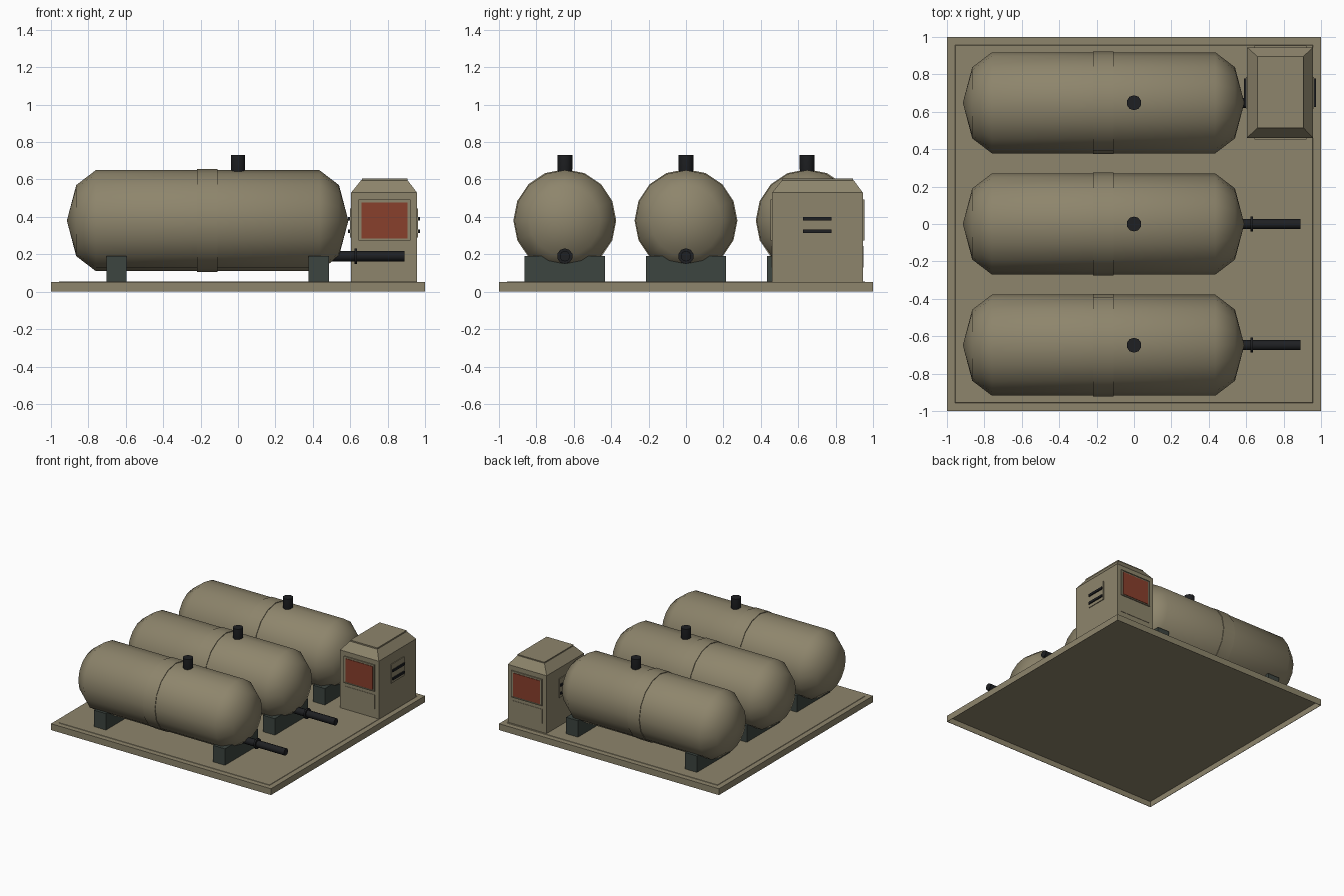
import bpy, bmesh, math
from mathutils import Vector

if "Cube" in bpy.data.objects:
    bpy.data.objects.remove(bpy.data.objects["Cube"])


def material(name, rgb):
    m = bpy.data.materials.new(name)
    m.use_nodes = True
    m.diffuse_color = (*rgb, 1)
    bsdf = m.node_tree.nodes["Principled BSDF"]
    bsdf.inputs["Base Color"].default_value = (*rgb, 1)
    bsdf.inputs["Roughness"].default_value = 0.8
    return m


OLIVE = material("olive_tan", (0.27, 0.235, 0.15))
GREEN = material("dark_green_grey", (0.045, 0.058, 0.05))
BLACK = material("black_metal", (0.013, 0.014, 0.016))
RED = material("rust_red", (0.25, 0.05, 0.025))


def finish(name, bm, mat, smooth=None):
    bmesh.ops.recalc_face_normals(bm, faces=bm.faces)
    mesh = bpy.data.meshes.new(name)
    bm.to_mesh(mesh)
    bm.free()
    mesh.materials.append(mat)
    ob = bpy.data.objects.new(name, mesh)
    bpy.context.collection.objects.link(ob)
    if smooth:
        bpy.ops.object.select_all(action="DESELECT")
        ob.select_set(True)
        bpy.context.view_layer.objects.active = ob
        bpy.ops.object.shade_smooth_by_angle(angle=math.radians(smooth))
    return ob


def box(name, lo, hi, mat):
    bm = bmesh.new()
    bmesh.ops.create_cube(bm, size=1)
    lo, hi = Vector(lo), Vector(hi)
    for v in bm.verts:
        v.co = (lo + hi) / 2 + v.co * (hi - lo)
    return finish(name, bm, mat)


def lathe(name, profile, origin, sides, mat, axis="X", smooth=50):
    """Spin (distance, radius) points around an axis; zero radius makes a pole."""
    bm = bmesh.new()
    rings = []
    for d, r in profile:
        ring = []
        for i in range(sides if r else 1):
            a = math.tau * i / sides
            u, w = r * math.sin(a), r * math.cos(a)
            offset = (d, u, w) if axis == "X" else (u, w, d)
            ring.append(bm.verts.new(Vector(origin) + Vector(offset)))
        rings.append(ring)
    for a, b in zip(rings, rings[1:]):
        for i in range(sides):
            j = (i + 1) % sides
            quad = [a[i % len(a)], a[j % len(a)], b[j % len(b)], b[i % len(b)]]
            bm.faces.new(list(dict.fromkeys(quad)))
    return finish(name, bm, mat, smooth)


def loft(name, levels, mat):
    """Stack of rectangles (x0, x1, y0, y1, z), closed at both ends."""
    bm = bmesh.new()
    loops = [[bm.verts.new(p) for p in ((x0, y0, z), (x1, y0, z), (x1, y1, z), (x0, y1, z))]
             for x0, x1, y0, y1, z in levels]
    for a, b in zip(loops, loops[1:]):
        for i in range(4):
            j = (i + 1) % 4
            bm.faces.new((a[i], a[j], b[j], b[i]))
    bm.faces.new(loops[0])
    bm.faces.new(loops[-1])
    return finish(name, bm, mat)


# Base pad: hollow underneath, with a slightly raised inner deck
DECK = 0.055
bm = bmesh.new()
bmesh.ops.create_cube(bm, size=1)
for v in bm.verts:
    v.co = (v.co.x * 2, v.co.y * 2, (v.co.z + 0.5) * (DECK - 0.003))
top = [f for f in bm.faces if f.normal.z > 0.5]
bottom = [f for f in bm.faces if f.normal.z < -0.5]
bmesh.ops.inset_region(bm, faces=top, thickness=0.06)
bmesh.ops.inset_region(bm, faces=top, thickness=0.003, depth=0.003)
bmesh.ops.inset_region(bm, faces=bottom, thickness=0.004)
bmesh.ops.inset_region(bm, faces=bottom, thickness=0.001, depth=-0.045)
finish("base_pad", bm, OLIVE)

# Three tanks with band, filler cap, saddles and outlet pipe
R, ZC = 0.27, 0.38
SHELL = [(-0.915, 0), (-0.865, 0.19), (-0.76, R), (0.435, R), (0.54, 0.19), (0.59, 0)]
BAND = [(-0.22, R - 0.01), (-0.22, R + 0.005), (-0.11, R + 0.005), (-0.11, R - 0.01)]
CAP = [(0.63, 0), (0.63, 0.033), (0.655, 0.04), (0.73, 0.04), (0.73, 0)]
PIPE = [(0.5, 0), (0.5, 0.028), (0.89, 0.028), (0.89, 0)]
FLANGE = [(0.622, 0), (0.622, 0.042), (0.636, 0.042), (0.636, 0)]
for label, y in (("front", -0.648), ("middle", 0), ("back", 0.648)):
    lathe(label + "_tank", SHELL, (0, y, ZC), 16, OLIVE)
    lathe(label + "_tank_band", BAND, (0, y, ZC), 16, OLIVE, smooth=30)
    lathe(label + "_filler_cap", CAP, (0, y, 0), 10, BLACK, axis="Z", smooth=40)
    lathe(label + "_outlet_pipe", PIPE, (0, y, 0.19), 10, BLACK, smooth=40)
    lathe(label + "_pipe_flange", FLANGE, (0, y, 0.19), 10, BLACK, smooth=40)
    for side, x in (("right", -0.65), ("left", 0.432)):
        box(f"{label}_{side}_saddle", (x - 0.054, y - 0.215, DECK - 0.004),
            (x + 0.054, y + 0.215, 0.19), GREEN)

# Pump cabinet with sloped roof and a thin top plate
X0, X1, Y0, Y1 = 0.605, 0.957, 0.461, 0.945
loft("pump_cabinet", [(X0, X1, Y0, Y1, DECK - 0.004), (X0, X1, Y0, Y1, 0.53),
                      (0.66, 0.905, 0.515, 0.895, 0.598)], OLIVE)
box("cabinet_top_plate", (0.662, 0.513, 0.594), (0.907, 0.893, 0.606), OLIVE)

# Red display panels, frames and lower hatches on front and back
for label, y, s in (("front", Y0, -1), ("back", Y1, 1)):
    def plate(name, x0, x1, z0, z1, depth, mat):
        ya, yb = sorted((y - s * 0.003, y + s * depth))
        box(f"{label}_{name}", (x0, ya, z0), (x1, yb, z1), mat)
    plate("panel_backing", 0.644, 0.921, 0.273, 0.492, 0.004, OLIVE)
    plate("display_panel", 0.661, 0.905, 0.285, 0.476, 0.008, RED)
    for name, x0, x1, z0, z1 in (("frame_top", 0.644, 0.921, 0.486, 0.492),
                                 ("frame_bottom", 0.644, 0.921, 0.273, 0.279),
                                 ("frame_right", 0.644, 0.650, 0.273, 0.492),
                                 ("frame_left", 0.915, 0.921, 0.273, 0.492)):
        plate(name, x0, x1, z0, z1, 0.009, OLIVE)
    plate("lower_hatch", 0.644, 0.921, 0.13, 0.245, 0.003, OLIVE)

# Vents with two dark slats on both ends of the cabinet
for label, x, s in (("right", X0, -1), ("left", X1, 1)):
    def vent(name, y0, y1, z0, z1, depth, mat):
        xa, xb = sorted((x - s * 0.003, x + s * depth))
        box(f"{label}_{name}", (xa, y0, z0), (xb, y1, z1), mat)
    vent("vent_plate", 0.617, 0.787, 0.29, 0.446, 0.006, OLIVE)
    for name, z in (("lower", 0.324), ("upper", 0.391)):
        vent(name + "_vent_slat", 0.625, 0.779, z - 0.009, z + 0.009, 0.016, BLACK)
